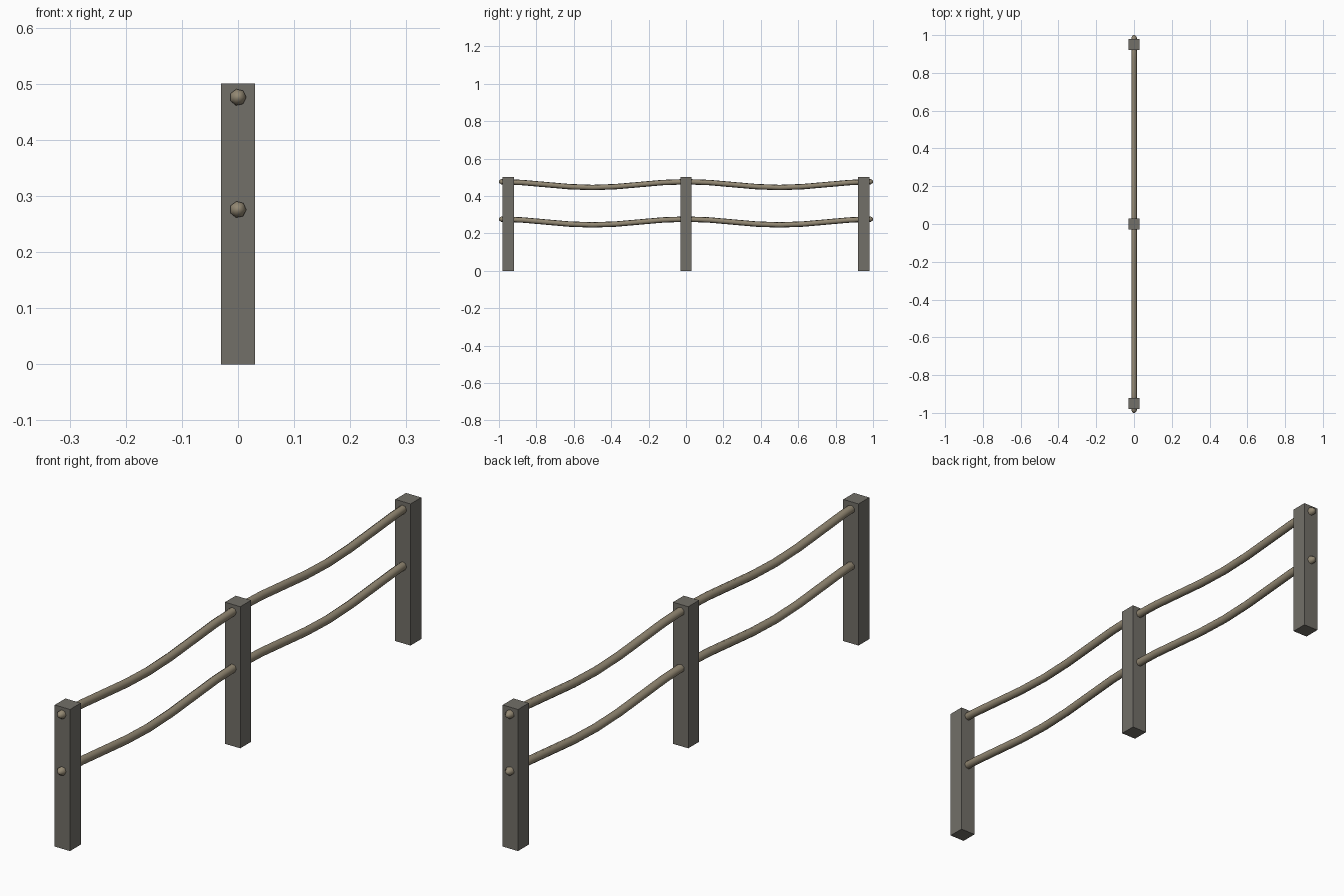
import bpy, bmesh, math

if "Cube" in bpy.data.objects:
    bpy.data.objects.remove(bpy.data.objects["Cube"])


def material(name, rgb):
    m = bpy.data.materials.new(name)
    m.diffuse_color = (*rgb, 1)
    m.use_nodes = True
    m.node_tree.nodes["Principled BSDF"].inputs["Base Color"].default_value = m.diffuse_color
    return m


def finish(bm, name, mat):
    bmesh.ops.recalc_face_normals(bm, faces=bm.faces)
    me = bpy.data.meshes.new(name)
    bm.to_mesh(me)
    bm.free()
    me.materials.append(mat)
    ob = bpy.data.objects.new(name, me)
    bpy.context.collection.objects.link(ob)
    return ob


POST = material("weathered_wood", (0.17, 0.16, 0.14))
ROPE = material("rope_fibre", (0.29, 0.245, 0.17))


def post(name, y):
    bm = bmesh.new()
    bmesh.ops.create_cube(bm, size=1)
    for v in bm.verts:
        v.co = (v.co.x * 0.06, v.co.y * 0.06 + y, (v.co.z + 0.5) * 0.5)
    finish(bm, name, POST)


def rope(name, top, radius=0.0148, sides=7, sag=0.031, steps=16):
    # Sagging seven-sided tube with slightly domed ends
    path = [(-1 + 2 * i / steps, radius) for i in range(1, steps)]
    path = [(-1, 0.006), (-0.988, radius)] + path + [(0.988, radius), (1, 0.006)]
    bm = bmesh.new()
    rings = []
    for y, r in path:
        z = top - sag * math.sin(math.pi * y) ** 2
        slope = math.atan(-sag * math.pi * math.sin(2 * math.pi * y))
        ring = []
        for k in range(sides):
            a = 2 * math.pi * k / sides + math.pi / 2 + 0.2
            u = r * math.sin(a)
            ring.append(bm.verts.new((r * math.cos(a), y - u * math.sin(slope),
                                      z + u * math.cos(slope))))
        rings.append(ring)
    for a, b in zip(rings, rings[1:]):
        for k in range(sides):
            n = (k + 1) % sides
            bm.faces.new((a[k], a[n], b[n], b[k]))
    bm.faces.new(rings[0])
    bm.faces.new(rings[-1])
    ob = finish(bm, name, ROPE)
    bpy.context.view_layer.objects.active = ob
    ob.select_set(True)
    bpy.ops.object.shade_smooth_by_angle(angle=math.radians(60))
    ob.select_set(False)


# Three square posts
for label, y in (("front", -0.95), ("middle", 0), ("back", 0.95)):
    post(label + "_post", y)

# Two ropes threaded through the posts
rope("upper_rope", 0.476)
rope("lower_rope", 0.276)
